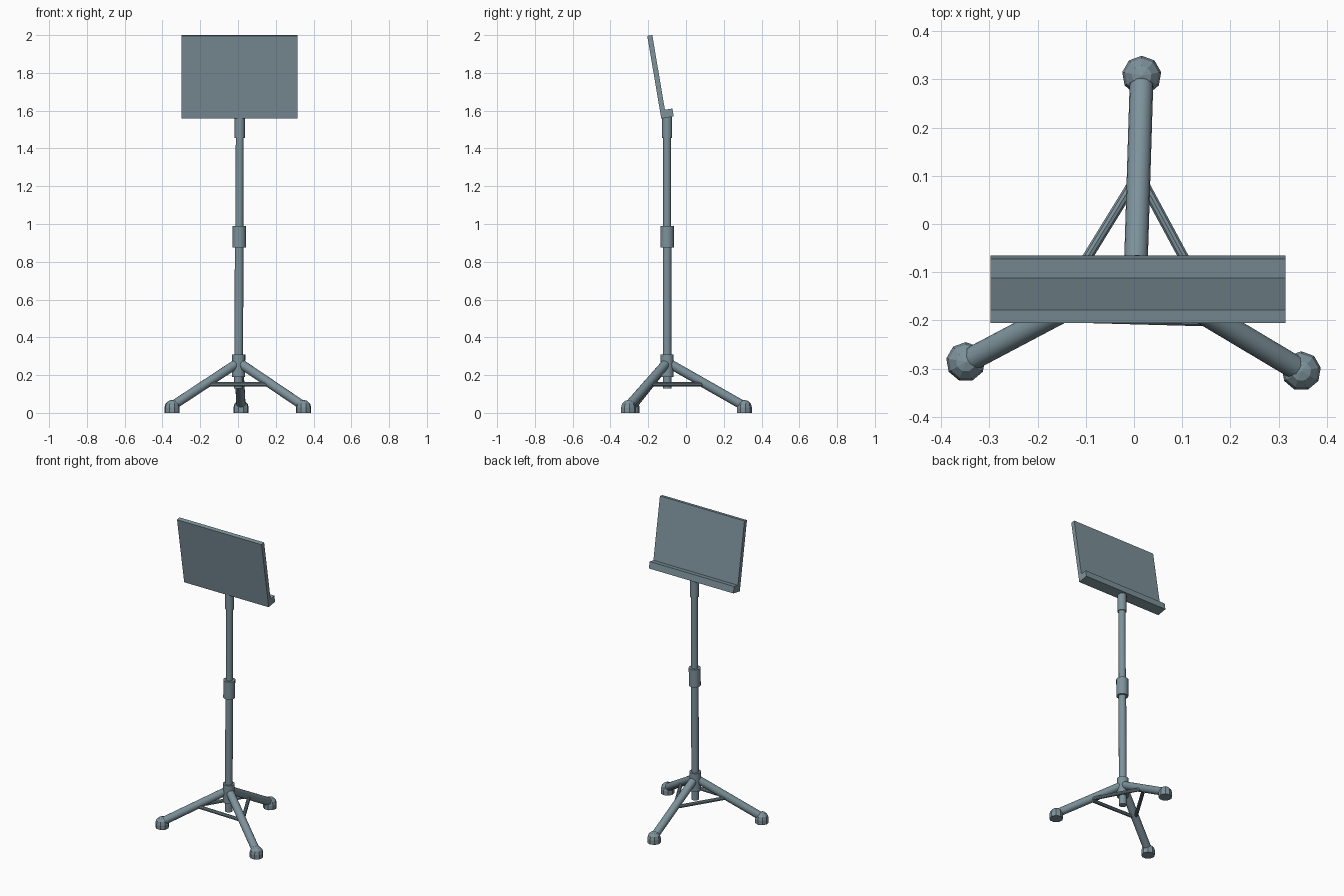
import bpy
import bmesh
import math
from mathutils import Matrix, Vector

cube = bpy.data.objects.get("Cube")
if cube:
    bpy.data.objects.remove(cube, do_unlink=True)

# One painted-metal colour for the whole stand
COLOUR = (0.205, 0.287, 0.328, 1.0)
paint = bpy.data.materials.new("slate_grey_metal")
paint.use_nodes = True
paint.diffuse_color = COLOUR
paint.node_tree.nodes["Principled BSDF"].inputs["Base Color"].default_value = COLOUR


def make_object(name, bm, smooth=False):
    bmesh.ops.recalc_face_normals(bm, faces=bm.faces)
    mesh = bpy.data.meshes.new(name)
    bm.to_mesh(mesh)
    bm.free()
    mesh.materials.append(paint)
    obj = bpy.data.objects.new(name, mesh)
    bpy.context.collection.objects.link(obj)
    if smooth:
        bpy.ops.object.select_all(action="DESELECT")
        obj.select_set(True)
        bpy.context.view_layer.objects.active = obj
        bpy.ops.object.shade_smooth_by_angle(angle=math.radians(35))
    return obj


def tube(name, start, end, radius, sides=16):
    """Capped cylinder between two points."""
    start, end = Vector(start), Vector(end)
    axis = end - start
    turn = axis.to_track_quat("Z", "Y").to_matrix().to_4x4()
    bm = bmesh.new()
    bmesh.ops.create_cone(bm, cap_ends=True, segments=sides,
                          radius1=radius, radius2=radius, depth=axis.length,
                          matrix=Matrix.Translation((start + end) / 2) @ turn)
    return make_object(name, bm, smooth=True)


def foot(name, x, y, radius=0.041, wall=0.028):
    """Faceted rubber cap: a dome on a short straight wall."""
    bm = bmesh.new()
    bmesh.ops.create_uvsphere(bm, u_segments=9, v_segments=6, radius=radius)
    bmesh.ops.bisect_plane(bm, geom=bm.verts[:] + bm.edges[:] + bm.faces[:],
                           plane_co=(0, 0, 0), plane_no=(0, 0, -1), clear_outer=True)
    rim = [e for e in bm.edges if e.is_boundary]
    skirt = bmesh.ops.extrude_edge_only(bm, edges=rim)["geom"]
    for v in skirt:
        if isinstance(v, bmesh.types.BMVert):
            v.co.z = -wall
    bmesh.ops.holes_fill(bm, edges=[e for e in bm.edges if e.is_boundary])
    bmesh.ops.translate(bm, verts=bm.verts, vec=(x, y, wall))
    return make_object(name, bm)


def tilted_box(name, width, y_range, z_range, pivot, angle):
    """Box given in the desk's own tilted frame."""
    (y0, y1), (z0, z1) = y_range, z_range
    bm = bmesh.new()
    bmesh.ops.create_cube(bm, size=1)
    bmesh.ops.scale(bm, verts=bm.verts, vec=(width, y1 - y0, z1 - z0))
    bmesh.ops.translate(bm, verts=bm.verts, vec=(0, (y0 + y1) / 2, (z0 + z1) / 2))
    bmesh.ops.transform(bm, verts=bm.verts,
                        matrix=Matrix.Translation(pivot) @ Matrix.Rotation(angle, 4, "X"))
    return make_object(name, bm)


# Upright: a very slightly leaning post, described by height and radius
def post(z):
    return (0.002 + 0.005 * z, -0.1, z)


for name, low, high, radius in (
        ("lower_pole", 0.13, 0.9, 0.023),
        ("tripod_hub", 0.19, 0.31, 0.035),
        ("height_collar", 0.875, 0.99, 0.036),
        ("upper_pole", 0.9, 1.565, 0.021),
        ("desk_socket", 1.455, 1.568, 0.027)):
    tube(name, post(low), post(high), radius)

# Tripod legs with rubber feet
hub = Vector(post(0.268))
feet = {"right": (-0.349, -0.286), "left": (0.347, -0.305), "back": (0.016, 0.308)}
joints = []
for side, (x, y) in feet.items():
    tip = Vector((x, y, 0.036))
    tube(side + "_leg", hub.lerp(tip, 0.03), tip, 0.0245)
    foot(side + "_foot", x, y)
    joints.append(hub.lerp(tip, 0.5))

# Horizontal braces join neighbouring legs
for i, name in enumerate(("front_brace", "left_brace", "right_brace")):
    tube(name, joints[i], joints[(i + 1) % 3], 0.011, sides=10)

# Music desk leaning forward, with a solid ledge along its lower edge
pivot = (0.008, -0.131, 1.558)
lean = math.radians(9.6)
tilted_box("desk_panel", 0.612, (0, 0.027), (0, 0.444), pivot, lean)
tilted_box("desk_ledge", 0.612, (0.027, 0.067), (0, 0.043), pivot, lean)
